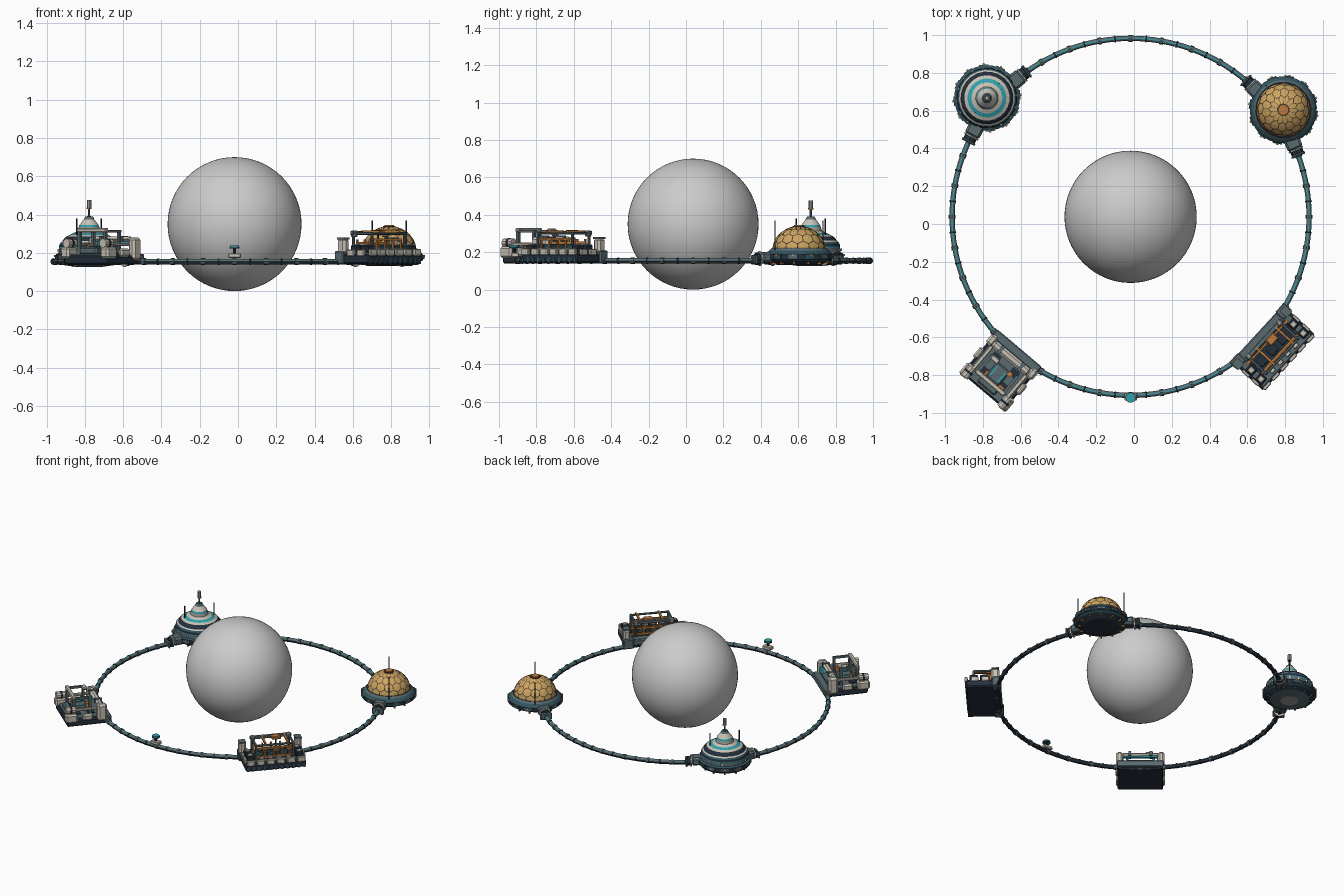
import bpy, bmesh, math
from mathutils import Matrix, Vector

if "Cube" in bpy.data.objects:
    bpy.data.objects.remove(bpy.data.objects["Cube"])

COL = {"hull_white": (.58, .54, .47), "navy": (.018, .03, .046), "slate": (.10, .145, .16),
       "dark_teal": (.033, .09, .115), "cyan": (.03, .36, .42), "gold": (.60, .37, .12),
       "orange": (.52, .20, .045), "sphere_grey": (.60, .60, .60), "dark_bronze": (.07, .045, .025),
       "panel_grey": (.32, .32, .30)}
MATS = {}
for n, c in COL.items():
    MATS[n] = bpy.data.materials.new(n)
    MATS[n].diffuse_color = (*c, 1)

CX, CY, R, RZ = -.018, .038, .945, .154
CENTRE = Matrix.Translation((CX, CY, 0))


def finish(name, bm, mats, M, smooth=False):
    bmesh.ops.recalc_face_normals(bm, faces=bm.faces)
    me = bpy.data.meshes.new(name)
    bm.to_mesh(me)
    bm.free()
    for m in mats:
        me.materials.append(MATS[m])
    ob = bpy.data.objects.new(name, me)
    bpy.context.collection.objects.link(ob)
    ob.matrix_world = M
    if smooth:
        for p in me.polygons:
            p.use_smooth = True
    return ob


def boxes(name, mat, items, M, bevel=0):
    """Boxes given as (centre, size)."""
    bm = bmesh.new()
    for c, s in items:
        bmesh.ops.create_cube(bm, size=1, matrix=Matrix.Translation(c) @ Matrix.Diagonal((*s, 1)))
    ob = finish(name, bm, [mat], M)
    if bevel:
        b = ob.modifiers.new("bevel", "BEVEL")
        b.width, b.segments = bevel, 1


def tubes(name, mat, items, M, seg=8):
    """Cylinders given as (start, end, radius)."""
    bm = bmesh.new()
    for p, q, r in items:
        p, q = Vector(p), Vector(q)
        T = Matrix.Translation((p + q) / 2) @ (q - p).to_track_quat('Z', 'Y').to_matrix().to_4x4()
        bmesh.ops.create_cone(bm, cap_ends=True, segments=seg, radius1=r, radius2=r,
                              depth=(q - p).length, matrix=T)
    finish(name, bm, [mat], M)


def lathe(name, prof, M, seg, closed=False):
    """Turned part; each profile point is (radius, z, colour of the band that follows)."""
    bm = bmesh.new()
    mats = sorted({p[2] for p in prof})
    rings = [[bm.verts.new((r * math.cos(t), r * math.sin(t), z))
              for t in (2 * math.pi * i / seg for i in range(seg))] for r, z, _ in prof]
    n = len(prof)
    for k in range(n if closed else n - 1):
        a, b = rings[k], rings[(k + 1) % n]
        for i in range(seg):
            f = bm.faces.new((a[i], a[(i + 1) % seg], b[(i + 1) % seg], b[i]))
            f.material_index = mats.index(prof[k][2])
    bmesh.ops.remove_doubles(bm, verts=bm.verts, dist=1e-5)
    return finish(name, bm, mats, M)


def frame(deg, radius=0):
    """Module frame: local x points outward, local y runs along the ring."""
    a = math.radians(deg)
    return CENTRE @ Matrix.Rotation(a, 4, 'Z') @ Matrix.Translation((radius, 0, 0))


def ring_pt(deg, z=RZ):
    a = math.radians(deg)
    return Vector((R * math.cos(a), R * math.sin(a), z))


# central sphere
bm = bmesh.new()
bmesh.ops.create_uvsphere(bm, u_segments=64, v_segments=32, radius=.35)
finish("central_sphere", bm, ["sphere_grey"], CENTRE @ Matrix.Translation((0, 0, .35)), True)

# ring tube with a thin glowing top strip, and its collars
h = .014
lathe("ring_tube", [(R - .003, RZ + h, "cyan"), (R + .003, RZ + h, "slate"), (R + .009, RZ + .01, "slate"),
                    (R + h, RZ, "navy"), (R + .007, RZ - h, "navy"), (R - .007, RZ - h, "navy"),
                    (R - h, RZ, "slate"), (R - .009, RZ + .01, "slate")], CENTRE, 144, True)
tubes("ring_collars", "slate", [(ring_pt(a - .6), ring_pt(a + .6), .0185) for a in range(0, 360, 10)], CENTRE)
tubes("ring_clamps", "navy", [(ring_pt(a - .25), ring_pt(a + .25), .0175) for a in range(5, 360, 10)], CENTRE)

# beacon on the front of the ring
F = frame(270, R + .012)
boxes("beacon_block", "hull_white", [((-.004, 0, .185), (.04, .066, .024))], F, .004)
tubes("beacon_post", "navy", [((0, 0, .19), (0, 0, .226), .008)], F)
tubes("beacon_rim", "dark_teal", [((0, 0, .222), (0, 0, .231), .027)], F, 16)
tubes("beacon_disc", "cyan", [((0, 0, .226), (0, 0, .237), .024)], F, 16)

# docking arms joining both round stations to the ring
for tag, deg in (("tower", 140.3), ("dome", 35)):
    F = frame(deg)
    for side, s in (("a", 1), ("b", -1)):
        p, q = ring_pt(9.2 * s), ring_pt(13.4 * s)
        d = (q - p).normalized()
        T = F @ Matrix.Translation((p + q) / 2) @ Matrix.Rotation(math.atan2(d.y, d.x), 4, 'Z')
        boxes(f"{tag}_arm_{side}", "slate", [((-.02, 0, .018), (.09, .085, .055))], T, .012)
        tubes(f"{tag}_dock_collar_{side}", "hull_white", [((.022, 0, .012), (.03, 0, .012), .041)], T, 8)
        tubes(f"{tag}_dock_port_{side}", "navy", [((.03, 0, .01), (.05, 0, .01), .034)], T, 8)
        boxes(f"{tag}_dock_plate_{side}", "slate", [((.057, 0, .006), (.014, .08, .05))], T, .006)

# tower station
F = frame(140.4, .987)
lathe("tower_hull", [(0, .125, "panel_grey"), (.06, .125, "slate"), (.13, .135, "navy"), (.165, .152, "navy"),
                     (.174, .166, "navy"), (.174, .192, "dark_teal"), (.16, .2, "slate"),
                     (.158, .224, "cyan"), (.158, .229, "navy"), (.155, .244, "dark_teal"), (.148, .254, "hull_white"),
                     (.140, .261, "navy"), (.130, .276, "navy"), (.120, .284, "hull_white"),
                     (.103, .293, "cyan"), (.082, .303, "hull_white"), (.06, .314, "panel_grey"),
                     (.054, .334, "cyan"), (.050, .346, "hull_white"), (.028, .374, "slate"),
                     (.02, .39, "dark_teal"), (0, .392, "slate")], F, 24)
boxes("tower_windows", "hull_white", [((.158 * math.cos(a), .158 * math.sin(a), .212), (.012, .012, .014))
                                      for a in (math.pi * i / 8 for i in range(16))], F)
tubes("tower_mast", "slate", [((0, 0, .385), (0, 0, .44), .006)], F)
tubes("tower_mast_head", "panel_grey", [((0, 0, .435), (0, 0, .475), .012)], F)
tubes("tower_mast_light", "orange", [((0, 0, .428), (0, 0, .436), .014)], F)
tubes("tower_antennas", "navy", [((0, s * .1, .28), (0, s * .1, .38), .004) for s in (1, -1)], F, 6)

# dome station
D = frame(35, .987)
lathe("dome_base", [(0, .13, "navy"), (.115, .13, "navy"), (.16, .152, "dark_teal"), (.178, .162, "navy"),
                    (.178, .188, "dark_teal"), (.168, .202, "dark_teal"), (.158, .21, "slate"),
                    (.147, .222, "navy"), (0, .222, "navy")], D, 24)
DR, DZ, SQ = .142, .212, .9
T = D @ Matrix.Translation((0, 0, DZ)) @ Matrix.Diagonal((1, 1, SQ, 1))
bm = bmesh.new()
bmesh.ops.create_icosphere(bm, subdivisions=4, radius=DR * .978)
bmesh.ops.delete(bm, geom=[v for v in bm.verts if v.co.z < -.012], context='VERTS')
finish("dome_lattice", bm, ["dark_bronze"], T, True)

# gold hexagon panels in staggered rows, narrowing to petals around the cap
bm, N, STEP, GAP = bmesh.new(), 14, .36, .91


def on_dome(az, el):
    el = min(max(el, .03), 1.48)
    return Vector((math.cos(az) * math.cos(el), math.sin(az) * math.cos(el), math.sin(el))) * DR


for row in range(-1, 4):
    for i in range(N):
        az, el = 2 * math.pi / N * (i + .5 * (row % 2)), .14 + STEP * row
        if el < 0:
            continue
        corners = [on_dome(az + u * GAP * 2 * math.pi / N, el + v * GAP * STEP) for u, v in
                   ((0, -2 / 3), (.25, -.5), (.5, -1 / 3), (.5, 0), (.5, 1 / 3), (.25, .5),
                    (0, 2 / 3), (-.25, .5), (-.5, 1 / 3), (-.5, 0), (-.5, -1 / 3), (-.25, -.5))]
        hub, rim = bm.verts.new(on_dome(az, el)), [bm.verts.new(c) for c in corners]
        for k in range(12):
            bm.faces.new((hub, rim[k], rim[(k + 1) % 12]))
for f in bm.faces:
    f.normal_update()
    if f.normal.dot(f.calc_center_median()) < 0:
        f.normal_flip()
finish("dome_panels", bm, ["gold"], T)
tubes("dome_cap_rim", "dark_bronze", [((0, 0, .33), (0, 0, .341), .034)], D, 12)
tubes("dome_cap", "orange", [((0, 0, .335), (0, 0, .346), .026)], D, 12)
tubes("dome_antennas", "navy", [((0, s * .157, .2), (0, s * .157, .37), .004) for s in (1, -1)], D, 6)

# rim blocks, lights and keel ribs around both round stations
for tag, M, r in (("tower", F, .170), ("dome", D, .175)):
    for i in range(12):
        T = M @ Matrix.Rotation(math.pi * (i + .5) / 6, 4, 'Z')
        boxes(f"{tag}_rim_block", "dark_teal" if i % 2 else "slate", [((r, 0, .178), (.014, .05, .022))], T)
        boxes(f"{tag}_rim_light", "orange" if i % 2 else "panel_grey", [((r + .008, 0, .184), (.01, .012, .01))], T)
        boxes(f"{tag}_keel_rib", "slate" if tag == "tower" else "orange",
              [((.142, 0, .142), (.022, .01, .014))], T)

# workshop platform (front right): deck, hull panels, rail frame, crane
W = frame(317.4)
boxes("workshop_deck", "navy", [((1.028, 0, .167), (.225, .405, .052))], W, .008)
boxes("workshop_deck_top", "slate", [((1.025, 0, .195), (.2, .37, .012))], W)
boxes("workshop_deck_pit", "navy", [((1.025, 0, .199), (.12, .3, .01))], W)
boxes("workshop_ring_mounts", "slate", [((.935, s * .18, .175), (.06, .07, .07)) for s in (1, -1)]
      + [((.925, 0, .18), (.03, .3, .04))], W, .006)
boxes("workshop_inner_columns", "hull_white", [((.945, s * .188, .235), (.055, .046, .08)) for s in (1, -1)], W, .012)
boxes("workshop_column_caps", "slate", [((.945, s * .188, .275), (.05, .044, .01)) for s in (1, -1)], W)
boxes("workshop_side_panels", "hull_white", [((1.137, -.17 + .068 * i, .202), (.02, .052, .036)) for i in range(6)]
      + [((x, s * .197, .2), (.05, .018, .034)) for x in (1.01, 1.08) for s in (1, -1)], W, .004)
boxes("workshop_keel_fins", "dark_teal", [((1.138, -.19 + .038 * i, .157), (.008, .012, .03)) for i in range(11)], W)
boxes("workshop_end_lockers", "navy", [((x, s * .165, .22), (.05, .05, .04)) for x in (1.02, 1.09) for s in (1, -1)],
      W, .006)
boxes("workshop_locker_tops", "hull_white", [((x, s * .165, .243), (.03, .03, .008))
                                             for x in (1.02, 1.09) for s in (1, -1)]
      + [((1.105, y, .215), (.02, .03, .02)) for y in (-.09, -.03, .03, .09)], W, .003)
boxes("workshop_frame", "slate", [((x, y, .25), (.014, .014, .11)) for x in (.96, 1.09) for y in (-.125, .125)]
      + [((.96, 0, .304), (.024, .28, .02)), ((1.09, 0, .3), (.014, .26, .012))]
      + [((1.025, s * .125, .302), (.14, .014, .014)) for s in (1, -1)], W, .003)
boxes("workshop_frame_caps", "panel_grey", [((.96, s * .12, .3), (.032, .03, .034)) for s in (1, -1)], W, .006)
boxes("workshop_rails", "orange", [((x, 0, .209), (.014, .32, .014)) for x in (.982, 1.074)]
      + [((1.07, 0, .27), (.012, .24, .012)), ((1.025, -.06, .31), (.13, .012, .012)),
         ((1.025, .09, .31), (.13, .012, .012)), ((.982, 0, .25), (.01, .24, .012))]
      + [((x, y, .24), (.01, .01, .06)) for x in (.982, 1.07) for y in (-.12, -.06, 0, .06, .12)], W)
boxes("workshop_crane", "orange", [((.99, .03, .308), (.045, .06, .022))], W, .005)
tubes("workshop_crane_cable", "dark_bronze", [((.99, .03, .3), (.99, .03, .235), .005)], W, 6)
boxes("workshop_cargo", "dark_teal", [((1.03, y, .22), (.05, .055, .04)) for y in (-.09, -.01, .07)], W, .006)
boxes("workshop_cargo_lids", "navy", [((1.03, y, .241), (.036, .04, .005)) for y in (-.09, -.01, .07)], W)

# dockyard (front left): platform, inner arch, corner pods, machinery
Y = frame(229.8)
boxes("dockyard_deck", "navy", [((1.072, 0, .162), (.275, .3, .046))], Y, .008)
boxes("dockyard_deck_top", "slate", [((1.08, 0, .187), (.24, .27, .014))], Y)
boxes("dockyard_ring_plate", "slate", [((.935, 0, .172), (.05, .31, .045))], Y, .006)
boxes("dockyard_arch", "hull_white", [((.972, s * .138, .22), (.065, .045, .12)) for s in (1, -1)]
      + [((.98, 0, .272), (.045, .25, .026))], Y, .014)
boxes("dockyard_arch_trim", "slate", [((.98, s * .07, .274), (.05, .018, .03)) for s in (1, -1)], Y)
boxes("dockyard_arch_lights", "cyan", [((.975, 0, .256), (.02, .22, .008))]
      + [((.965, s * .114, .22), (.03, .006, .05)) for s in (1, -1)], Y)
boxes("dockyard_corner_pods", "hull_white", [((1.18, s * .135, .2), (.08, .055, .06)) for s in (1, -1)]
      + [((1.07, s * .148, .2), (.07, .03, .045)) for s in (1, -1)], Y, .01)
tubes("dockyard_pod_tanks", "hull_white", [((1.15, s * .125, .25), (1.215, s * .125, .25), .024) for s in (1, -1)], Y, 10)
tubes("dockyard_tank_bands", "navy", [((1.175, s * .125, .25), (1.187, s * .125, .25), .026) for s in (1, -1)], Y, 10)
boxes("dockyard_side_rails", "hull_white", [((1.075, s * .118, .243), (.16, .022, .016)) for s in (1, -1)], Y, .004)
boxes("dockyard_gantry", "slate", [((x, s * .088, .25), (.016, .016, .12)) for x in (1.04, 1.15) for s in (1, -1)]
      + [((1.095, s * .088, .312), (.13, .016, .014)) for s in (1, -1)], Y)
boxes("dockyard_gantry_beam", "hull_white", [((1.15, 0, .318), (.026, .2, .022)),
                                             ((1.04, -.06, .316), (.03, .05, .02))], Y, .005)
boxes("dockyard_machinery", "slate", [((1.09, 0, .212), (.1, .09, .04)), ((1.17, 0, .21), (.04, .12, .04))], Y, .008)
boxes("dockyard_hatches", "navy", [((x, s * .065, .196), (.045, .05, .008)) for x in (1.03, 1.125) for s in (1, -1)], Y)
boxes("dockyard_screens", "cyan", [((1.09, s * .028, .233), (.06, .01, .006)) for s in (1, -1)], Y)
boxes("dockyard_arms", "orange", [((1.05, .05, .25), (.026, .026, .02)), ((1.13, -.05, .245), (.04, .012, .012)),
                                  ((1.13, .06, .235), (.012, .035, .012))], Y)
boxes("dockyard_arm_posts", "panel_grey", [((1.05, .05, .22), (.014, .014, .05)), ((1.12, -.05, .22), (.014, .014, .05)),
                                           ((1.13, .05, .215), (.014, .014, .04))], Y)

for m in bpy.data.materials:
    if m.users and not m.is_grease_pencil:
        m.use_nodes = True
        m.node_tree.nodes["Principled BSDF"].inputs["Base Color"].default_value = m.diffuse_color
